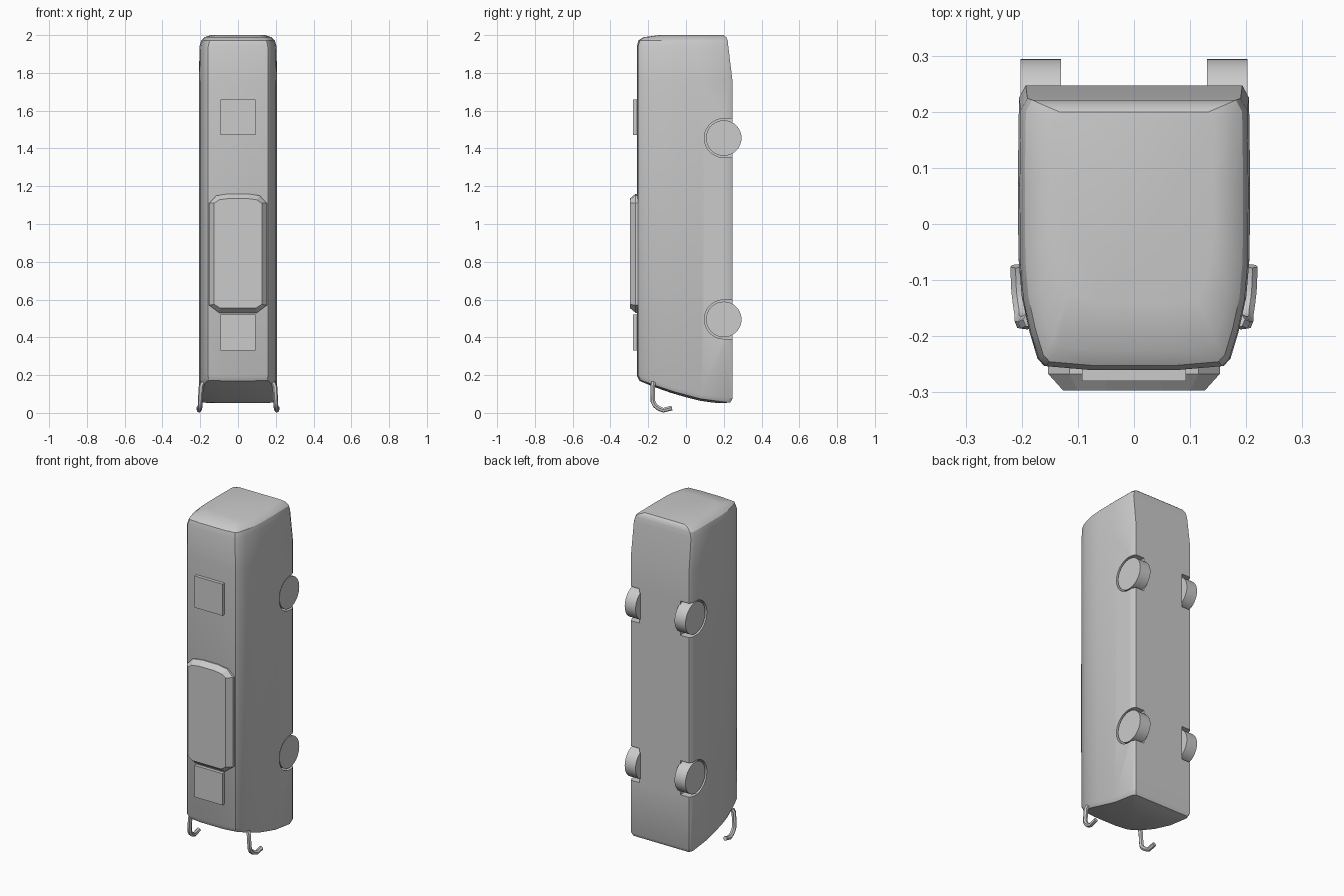
import bpy, bmesh, math

if "Cube" in bpy.data.objects:
    bpy.data.objects.remove(bpy.data.objects["Cube"])

GREY = (0.6, 0.6, 0.6, 1)
grey = bpy.data.materials.new("plain grey")
grey.use_nodes = True
grey.diffuse_color = GREY
grey.node_tree.nodes["Principled BSDF"].inputs["Base Color"].default_value = GREY


def loft(name, rings):
    """Skin a list of equal-length point rings and close both ends."""
    bm = bmesh.new()
    loops = [[bm.verts.new(p) for p in ring] for ring in rings]
    n = len(loops[0])
    for a, b in zip(loops, loops[1:]):
        for i in range(n):
            j = (i + 1) % n
            bm.faces.new((a[i], a[j], b[j], b[i]))
    bm.faces.new(loops[0][::-1])
    bm.faces.new(loops[-1])
    bmesh.ops.recalc_face_normals(bm, faces=bm.faces)
    mesh = bpy.data.meshes.new(name)
    bm.to_mesh(mesh)
    bm.free()
    obj = bpy.data.objects.new(name, mesh)
    bpy.context.collection.objects.link(obj)
    mesh.materials.append(grey)
    return obj


def activate(obj):
    bpy.ops.object.select_all(action='DESELECT')
    obj.select_set(True)
    bpy.context.view_layer.objects.active = obj


def smooth(obj, angle=30):
    activate(obj)
    bpy.ops.object.shade_smooth_by_angle(angle=math.radians(angle))


def mirrored(half):
    return half + [(-x, y) for x, y in half[::-1]]


# Body cross-section, from the underside round to the roof
YMIN, YMAX = -0.26, 0.247
section = mirrored([(0.193, YMAX), (0.205, 0.225), (0.207, 0.08), (0.206, -0.06),
                    (0.200, -0.13), (0.187, -0.19), (0.172, -0.24),
                    (0.160, -0.253), (0.08, YMIN)])


def nose_z(x, y):
    return 0.045 + 0.12 * (max(0, 0.2 - y) / 0.44) ** 1.5 + 0.012 * (x / 0.2) ** 2


def nose_ring(scale, lift):
    return [(x * scale, y * scale, nose_z(x * scale, y * scale) + lift)
            for x, y in section]


def tail_ring(z, sx, lo, hi):
    k = (hi - lo) / (YMAX - YMIN)
    return [(x * sx, lo + (y - YMIN) * k, z) for x, y in section]


# Body: curved windscreen end below, rounded tail end above
body = loft("body", [
    nose_ring(0.3, 0), nose_ring(0.6, 0), nose_ring(0.8, 0),
    nose_ring(0.95, 0), nose_ring(1, 0.022),
    tail_ring(1.75, 1, YMIN, YMAX),
    tail_ring(1.94, 0.985, YMIN, 0.224),
    tail_ring(1.972, 0.94, -0.252, 0.221),
    tail_ring(1.989, 0.85, -0.225, 0.213),
    tail_ring(2.0, 0.69, -0.14, 0.2)])

# Wheels and the wells cut for them
WHEEL_Y, RADIUS = 0.2, 0.094
for side, sx in (("left", 1), ("right", -1)):
    for end, z in (("front", 0.495), ("rear", 1.455)):
        arch = [(0.3, -0.103)]
        for i in range(25):
            a = -math.pi / 2 - math.pi * i / 24
            arch.append((WHEEL_Y + 0.103 * math.cos(a), 0.103 * math.sin(a)))
        arch.append((0.3, 0.103))
        cutter = loft("well_cutter", [[(sx * x, y, z + dz) for y, dz in arch]
                                      for x in (0.135, 0.26)])
        cutter.hide_render = True
        cut = body.modifiers.new("wheel_well", 'BOOLEAN')
        cut.operation = 'DIFFERENCE'
        cut.solver = 'EXACT'
        cut.object = cutter
        activate(body)
        bpy.ops.object.modifier_apply(modifier=cut.name)
        bpy.data.objects.remove(cutter)

        turn = [2 * math.pi * i / 40 for i in range(40)]
        wheel = loft(f"{end}_{side}_wheel", [
            [(sx * x, WHEEL_Y + RADIUS * math.cos(a), z + RADIUS * math.sin(a))
             for a in turn] for x in (0.13, 0.202)])
        smooth(wheel)
smooth(body)

# Roof unit with chamfered edges
base = mirrored([(0.10, 0.53), (0.153, 0.57), (0.153, 1.11), (0.115, 1.15), (0.05, 1.16)])
lid = mirrored([(0.095, 0.555), (0.126, 0.575), (0.126, 1.11), (0.10, 1.128), (0.05, 1.135)])
loft("roof_unit", [[(x, y, z) for x, z in outline]
                   for outline, y in ((base, -0.24), (base, -0.267), (lid, -0.297))])

# Roof hatches
for name, z in (("front_hatch", 0.425), ("rear_hatch", 1.565)):
    square = mirrored([(0.093, z - 0.095), (0.093, z + 0.095)])
    loft(name, [[(x, y, zz) for x, zz in square] for y in (-0.24, -0.28)])

# Hooked side mirrors
for side, sx in (("left", 1), ("right", -1)):
    path = [(0.186, -0.172, 0.16), (0.195, -0.176, 0.14), (0.2, -0.175, 0.06),
            (0.2, -0.165, 0.04), (0.203, -0.145, 0.024), (0.206, -0.12, 0.014),
            (0.208, -0.075, 0.026)]
    curve = bpy.data.curves.new(f"{side}_mirror", 'CURVE')
    curve.dimensions = '3D'
    curve.bevel_depth = 0.013
    curve.bevel_resolution = 1
    curve.use_fill_caps = True
    spline = curve.splines.new('POLY')
    spline.points.add(len(path) - 1)
    for point, (x, y, z) in zip(spline.points, path):
        point.co = (sx * x, y, z, 1)
    curve.materials.append(grey)
    mirror = bpy.data.objects.new(f"{side}_mirror", curve)
    bpy.context.collection.objects.link(mirror)
    activate(mirror)
    bpy.ops.object.convert(target='MESH')
    smooth(bpy.context.object, 40)
